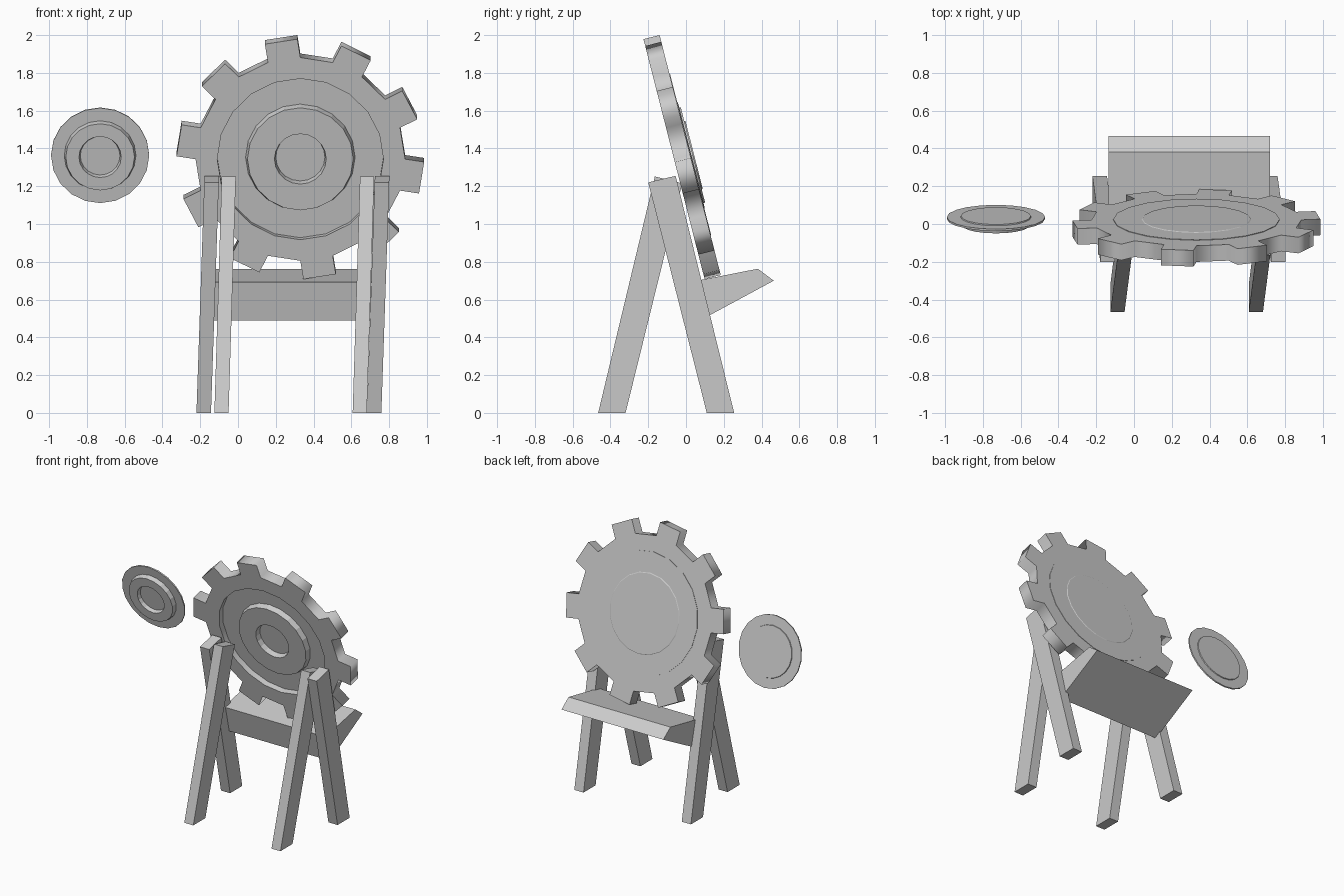
import bpy, bmesh, math

if "Cube" in bpy.data.objects:
    bpy.data.objects.remove(bpy.data.objects["Cube"])

TILT = math.radians(90 + 14.3)   # wheels lean back; local +z becomes their front


def finish(bm, name):
    bmesh.ops.recalc_face_normals(bm, faces=bm.faces)
    me = bpy.data.meshes.new(name)
    bm.to_mesh(me)
    bm.free()
    ob = bpy.data.objects.new(name, me)
    bpy.context.collection.objects.link(ob)
    return ob


def prism(name, profile, x0, x1, lean=0.0):
    """Extrude a y/z profile along x, shifting sideways with height."""
    bm = bmesh.new()
    ends = [[bm.verts.new((x + lean * z, y, z)) for y, z in profile] for x in (x0, x1)]
    for e in ends:
        bm.faces.new(e)
    n = len(profile)
    for i in range(n):
        j = (i + 1) % n
        bm.faces.new((ends[0][i], ends[0][j], ends[1][j], ends[1][i]))
    return finish(bm, name)


def lathe(name, profile, loc, sides):
    """Revolve (radius, height) points into a closed stepped disc."""
    bm = bmesh.new()
    rings = []
    for r, h in profile:
        rings.append([bm.verts.new((r * math.cos(2 * math.pi * i / sides),
                                    r * math.sin(2 * math.pi * i / sides), h))
                      for i in range(sides)])
    for a, b in zip(rings, rings[1:]):
        for i in range(sides):
            j = (i + 1) % sides
            bm.faces.new((a[i], a[j], b[j], b[i]))
    bm.faces.new(rings[0])
    bm.faces.new(rings[-1])
    ob = finish(bm, name)
    ob.location = loc
    ob.rotation_euler.x = TILT
    return ob


# Toothed rim: gear outline with a round opening
GEAR = (0.33, 0.022, 1.365)
THICK = 0.088
TEETH, SIDES = 10, 20
outline = []
for t in range(TEETH):
    a = math.radians(-9 + 36 * t)
    for r, w in ((0.548, -0.087), (0.65, -0.087), (0.65, 0.087), (0.548, 0.087)):
        outline.append((r * math.cos(a) - w * math.sin(a), r * math.sin(a) + w * math.cos(a)))
opening = [(0.44 * math.cos(2 * math.pi * i / SIDES), 0.44 * math.sin(2 * math.pi * i / SIDES))
           for i in range(SIDES)]
cu = bpy.data.curves.new("toothed_rim", 'CURVE')
cu.dimensions = '2D'
cu.fill_mode = 'BOTH'
cu.extrude = THICK / 2
for pts in (outline, opening):
    sp = cu.splines.new('POLY')
    sp.points.add(len(pts) - 1)
    for p, (x, y) in zip(sp.points, pts):
        p.co = (x, y, 0, 1)
    sp.use_cyclic_u = True
rim = bpy.data.objects.new("toothed_rim", cu)
bpy.context.collection.objects.link(rim)
rim.rotation_euler.x = TILT
# the curve is centred on its thickness, so move it forward by half of it
rim.location = (GEAR[0], GEAR[1] + math.cos(math.radians(14.3)) * -THICK / 2,
                GEAR[2] - math.sin(math.radians(14.3)) * THICK / 2)
bpy.context.view_layer.objects.active = rim
rim.select_set(True)
bpy.ops.object.convert(target='MESH')

# Stepped target rings inside the rim
lathe("large_target", [(0.13, 0.045), (0.137, 0.085), (0.28, 0.085), (0.29, 0.045),
                       (0.44, 0.045), (0.44, -0.003), (0.29, -0.003), (0.285, -0.006),
                       (0.13, -0.006)], GEAR, SIDES)

# Small floating target beside the wheel
lathe("small_target", [(0.105, 0.015), (0.112, 0.043), (0.182, 0.043), (0.19, 0.01),
                       (0.26, 0.01), (0.26, 0), (0.187, 0), (0.185, -0.006),
                       (0.11, -0.006)], (-0.73, 0.037, 1.365), SIDES)

# Crossed stand legs
front = [(-0.465, 0), (-0.32, 0), (-0.02, 1.215), (-0.165, 1.252)]
rear = [(0.11, 0), (0.255, 0), (-0.055, 1.255), (-0.2, 1.22)]
for side, xf, xr in (("left", -0.125, -0.22), ("right", 0.607, 0.682)):
    prism("front_leg_" + side, front, xf, xf + 0.075, 0.031)
    prism("rear_leg_" + side, rear, xr, xr + 0.077, 0.034)

# Wedge-shaped tray behind the legs
prism("tray", [(0.02, 0.692), (0.38, 0.763), (0.465, 0.70), (0.075, 0.49)], -0.135, 0.72)
